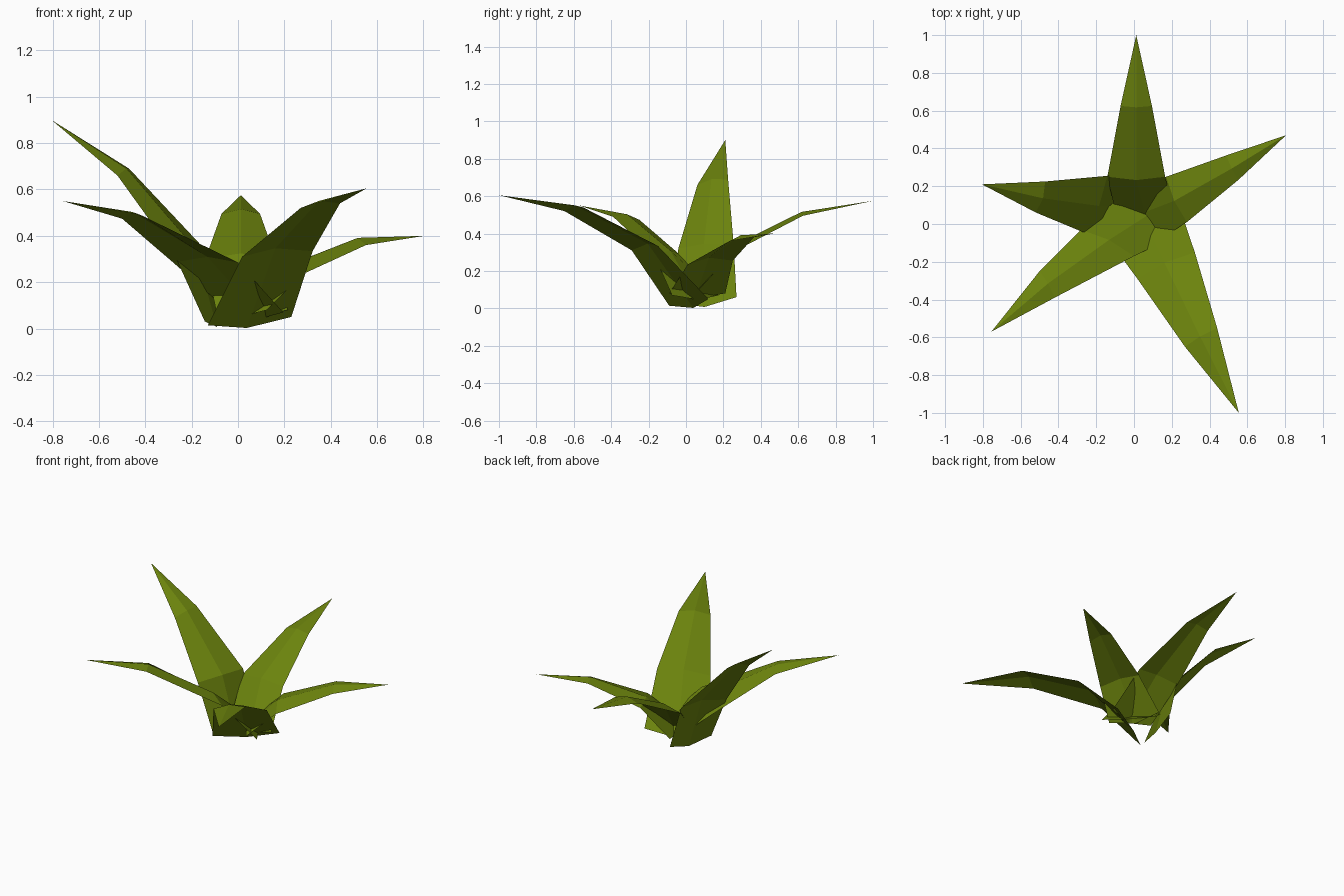
import bpy
from mathutils import Vector

cube = bpy.data.objects.get("Cube")
if cube:
    bpy.data.objects.remove(cube, do_unlink=True)

# Leaf colour
olive = bpy.data.materials.new("olive_green")
olive.use_nodes = True
colour = (0.15, 0.23, 0.004, 1)
olive.diffuse_color = colour
shader = olive.node_tree.nodes["Principled BSDF"]
shader.inputs["Base Color"].default_value = colour
shader.inputs["Roughness"].default_value = 0.9

RIDGE_RISE = (0, 0.03, 0.022)        # base, shoulder, middle
BASE_POINT = 0.04                    # how far the ridge extends below the base


def make_leaf(name, spine, half_widths):
    """Folded blade: three ridged cross-sections closing to a tip."""
    points = [Vector(p) for p in spine]
    verts, faces = [], []
    for i, (half, rise) in enumerate(zip(half_widths, RIDGE_RISE)):
        across = Vector(half)
        along = (points[i + 1] - points[max(i - 1, 0)]).normalized()
        normal = along.cross(across).normalized()
        if normal.z < 0:
            normal.negate()
        ridge = points[i] + normal * rise
        if i == 0:
            ridge -= along * BASE_POINT
        verts += [points[i] - across, ridge, points[i] + across]
    tip = len(verts)
    verts.append(points[-1])
    for row in range(0, tip, 3):
        for a in (row, row + 1):
            if row + 3 < tip:
                faces.append((a, a + 1, a + 4, a + 3))
            else:
                faces.append((a, a + 1, tip))
    mesh = bpy.data.meshes.new(name)
    mesh.from_pydata(verts, [], faces)
    mesh.materials.append(olive)
    mesh.update()
    obj = bpy.data.objects.new(name, mesh)
    bpy.context.collection.objects.link(obj)


# Each leaf: spine from base to tip, then the half-width vector of each section
make_leaf("front_leaf",
          [(.05, .015, .032), (.17, -.22, .322), (.355, -.6, .53), (.555, -1, .605)],
          [(.18, .105, .018), (.152, .07, .012), (.085, .05, .01)])
make_leaf("front_right_leaf",
          [(.08, .05, .07), (-.14, -.1, .285), (-.46, -.32, .482), (-.755, -.57, .55)],
          [(.115, -.125, 0), (.14, -.07, 0), (.04, -.07, .008)])
make_leaf("left_leaf",
          [(.05, .06, .08), (.225, .13, .245), (.52, .298, .37), (.805, .47, .4)],
          [(.075, -.15, 0), (.055, -.12, -.01), (.032, -.065, -.01)])
make_leaf("back_leaf",
          [(.06, .05, .08), (.012, .25, .3), (.012, .625, .495), (.012, 1, .575)],
          [(.155, 0, 0), (.153, 0, 0), (.083, 0, 0)])
make_leaf("right_leaf",
          [(-.105, .1, .045), (-.208, .107, .33), (-.495, .143, .675), (-.805, .21, .9)],
          [(.038, .17, .015), (.067, .148, .01), (.025, .082, .015)])
